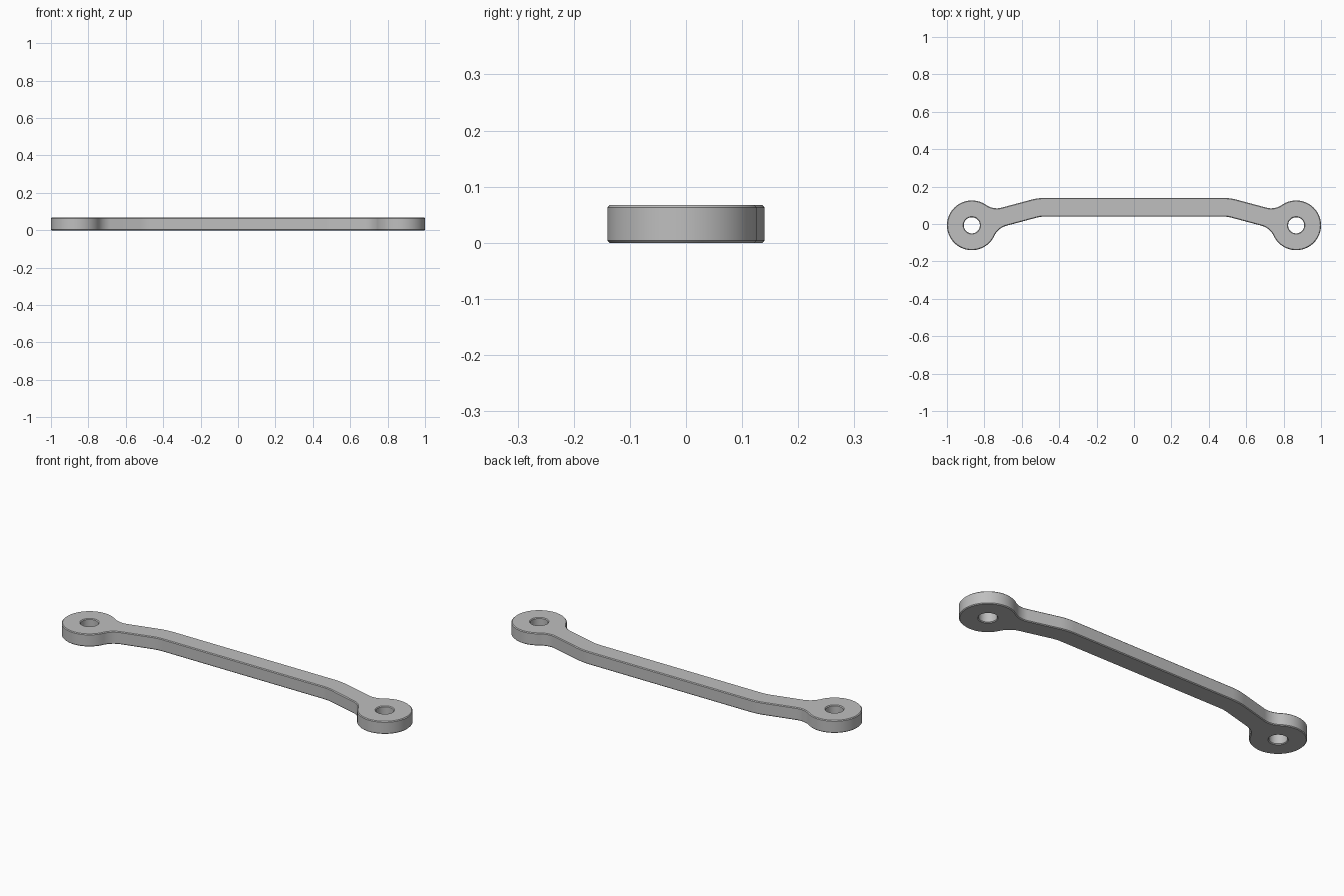
import bpy
from math import sin, cos, tan, asin, radians, degrees

if "Cube" in bpy.data.objects:
    bpy.data.objects.remove(bpy.data.objects["Cube"])

HEIGHT, CHAMFER = 0.067, 0.004
RING_R, HOLE_R, FILLET_R = 0.133, 0.043, 0.10
RING_X, RING_Y = -0.867, -0.007
BAR_Y, HALF_W, BEND_R = 0.09, 0.05, 0.25   # bar centre line, half width, bend radius
TILT = 15                                  # slope of the arms in degrees


def arc(cx, cy, r, a0, a1, n):
    """Points on an arc from angle a0 to a1 (degrees)."""
    angles = [radians(a0 + (a1 - a0) * i / n) for i in range(n + 1)]
    return [(cx + r * cos(a), cy + r * sin(a)) for a in angles]


def add_loop(curve, pts):
    spline = curve.splines.new('POLY')
    spline.points.add(len(pts) - 1)
    for p, (x, y) in zip(spline.points, pts):
        p.co = (x, y, 0, 1)
    spline.use_cyclic_u = True


# Where the arm bends, so its axis runs through the ring centre
bend_x = RING_X + (BAR_Y - RING_Y) / tan(radians(TILT)) + BEND_R * tan(radians(TILT / 2))
bend_y = BAR_Y - BEND_R

# Angle from the arm axis to each fillet centre, seen from the ring centre
reach = RING_R + FILLET_R
spread = degrees(asin((HALF_W + FILLET_R) / reach))
up, down = TILT + spread, TILT - spread


def fillet_centre(angle):
    return RING_X + reach * cos(radians(angle)), RING_Y + reach * sin(radians(angle))


# Left half of the outline: back bend, fillet, ring, fillet, front bend
half = arc(bend_x, bend_y, BEND_R + HALF_W, 90, 90 + TILT, 8)
half += arc(*fillet_centre(up), FILLET_R, 270 + TILT, 180 + up, 12)
half += arc(RING_X, RING_Y, RING_R, up, 360 + down, 56)[1:-1]
half += arc(*fillet_centre(down), FILLET_R, 180 + down, 90 + TILT, 12)
half += arc(bend_x, bend_y, BEND_R - HALF_W, 90 + TILT, 90, 8)
outline = half + [(-x, y) for x, y in reversed(half)]

# Flat plate with two holes and chamfered edges
curve = bpy.data.curves.new("link_bar", 'CURVE')
curve.dimensions = '2D'
curve.fill_mode = 'BOTH'
curve.extrude = HEIGHT / 2 - CHAMFER
curve.bevel_depth = CHAMFER
curve.bevel_resolution = 0
curve.offset = -CHAMFER
add_loop(curve, outline)
for side in (1, -1):
    add_loop(curve, arc(side * RING_X, RING_Y, HOLE_R, 0, 360, 40)[:-1])

link = bpy.data.objects.new("link_bar", curve)
link.location.z = HEIGHT / 2
bpy.context.collection.objects.link(link)
bpy.context.view_layer.objects.active = link
link.select_set(True)
bpy.ops.object.convert(target='MESH')
link = bpy.context.object

# Weld the caps to the walls
bpy.ops.object.mode_set(mode='EDIT')
bpy.ops.mesh.select_all(action='SELECT')
bpy.ops.mesh.remove_doubles(threshold=0.0001)
bpy.ops.mesh.normals_make_consistent(inside=False)
bpy.ops.object.mode_set(mode='OBJECT')
bpy.ops.object.shade_smooth_by_angle(angle=radians(30))

grey = bpy.data.materials.new("plain grey")
grey.diffuse_color = (0.52, 0.52, 0.52, 1)
grey.use_nodes = True
grey.node_tree.nodes["Principled BSDF"].inputs["Base Color"].default_value = grey.diffuse_color
link.data.materials.clear()
link.data.materials.append(grey)
